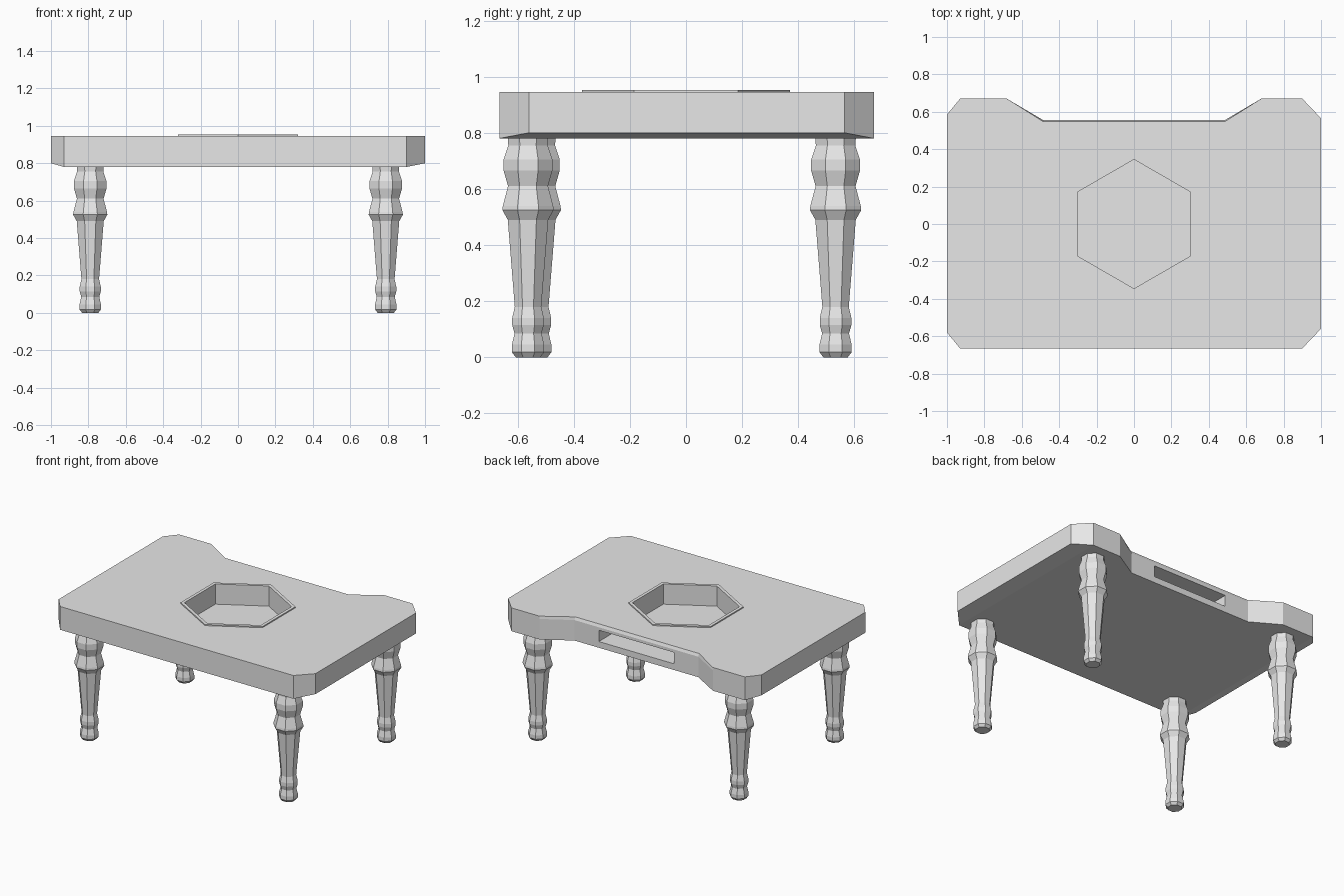
import bpy, bmesh
from math import pi, cos, sin

cube = bpy.data.objects.get("Cube")
if cube:
    bpy.data.objects.remove(cube, do_unlink=True)

grey = bpy.data.materials.new("light_grey")
grey.use_nodes = True
colour = (0.8, 0.8, 0.8, 1)
grey.diffuse_color = colour
grey.node_tree.nodes["Principled BSDF"].inputs["Base Color"].default_value = colour


def finish(bm, name):
    bmesh.ops.recalc_face_normals(bm, faces=bm.faces)
    mesh = bpy.data.meshes.new(name)
    bm.to_mesh(mesh)
    bm.free()
    mesh.materials.append(grey)
    obj = bpy.data.objects.new(name, mesh)
    bpy.context.collection.objects.link(obj)
    return obj


def skin(bm, rings):
    """Join successive closed rings of vertices with quads."""
    for a, b in zip(rings, rings[1:]):
        for i in range(len(a)):
            j = (i + 1) % len(a)
            bm.faces.new((a[i], a[j], b[j], b[i]))


def lathe(name, profile, sides, turn):
    """Faceted solid from (radius, height) pairs."""
    bm = bmesh.new()
    angles = [turn + 2 * pi * i / sides for i in range(sides)]
    rings = [[bm.verts.new((r * cos(a), r * sin(a), z)) for a in angles]
             for r, z in profile]
    skin(bm, rings)
    bm.faces.new(rings[0])
    bm.faces.new(rings[-1])
    return finish(bm, name)


def cut(target, cutter):
    mod = target.modifiers.new("cut", "BOOLEAN")
    mod.operation = "DIFFERENCE"
    mod.solver = "EXACT"
    mod.object = cutter
    bpy.context.view_layer.objects.active = target
    bpy.ops.object.modifier_apply(modifier=mod.name)


# Tabletop: clipped corners, notched back, raised lower edge at both ends
TOP, LOW, END_LOW = 0.945, 0.78, 0.80
outline = [(-1, -0.58), (-0.93, -0.665), (0.9, -0.665), (1, -0.56),
           (1, 0.565), (0.9, 0.67), (0.68, 0.67), (0.485, 0.555),
           (-0.485, 0.555), (-0.68, 0.67), (-0.93, 0.67), (-1, 0.585)]
bm = bmesh.new()
bottom = [bm.verts.new((x, y, END_LOW if abs(x) == 1 else LOW)) for x, y in outline]
middle = [bm.verts.new((x, y, TOP - 0.02)) for x, y in outline]
top = [bm.verts.new((x, y - 0.008 if y == 0.555 else y, TOP)) for x, y in outline]
skin(bm, [bottom, middle, top])
bm.faces.new(top)
bm.faces.new(bottom[1:3] + bottom[5:11])
bm.faces.new(bottom[2:6])
bm.faces.new([bottom[10], bottom[11], bottom[0], bottom[1]])
tabletop = finish(bm, "tabletop")

# Raised hexagonal rim and its basin
rim = lathe("basin_rim", [(0.37, 0.935), (0.37, 0.953)], 6, pi / 2)
basin = lathe("basin_cutter", [(0.345, 0.81), (0.345, 1.1)], 6, pi / 2)
cut(tabletop, basin)
cut(rim, basin)

# Slot in the back notch
bm = bmesh.new()
bmesh.ops.create_cube(bm, size=1)
bmesh.ops.scale(bm, vec=(0.59, 0.3, 0.08), verts=bm.verts)
bmesh.ops.translate(bm, vec=(0, 0.53, 0.864), verts=bm.verts)
slot = finish(bm, "slot_cutter")
cut(tabletop, slot)
for helper in (basin, slot):
    bpy.data.objects.remove(helper, do_unlink=True)

# Turned octagonal legs
leg_profile = [(0.047, 0), (0.062, 0.018), (0.062, 0.045), (0.052, 0.085),
               (0.061, 0.115), (0.061, 0.14), (0.051, 0.18), (0.078, 0.49),
               (0.099, 0.525), (0.097, 0.54), (0.077, 0.61), (0.094, 0.665),
               (0.094, 0.705), (0.076, 0.755), (0.079, 0.79)]
spots = {"front_left_leg": (0.79, -0.563), "front_right_leg": (-0.79, -0.537),
         "back_left_leg": (0.79, 0.533), "back_right_leg": (-0.79, 0.533)}
for name, (x, y) in spots.items():
    leg = lathe(name, leg_profile, 8, pi / 8)
    leg.location = (x, y, 0)
